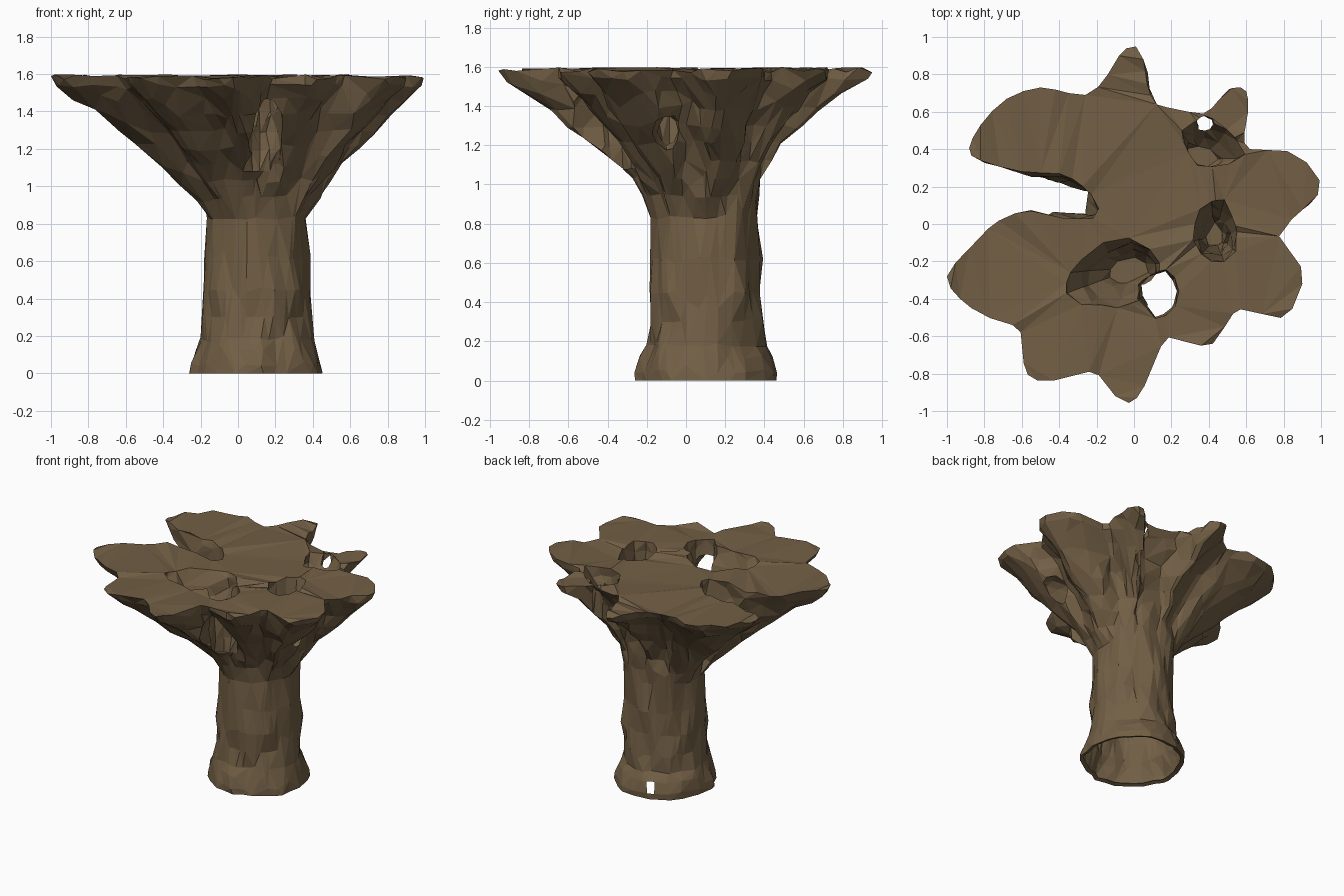
import bpy, bmesh, math, random
from mathutils import Vector, noise

if "Cube" in bpy.data.objects:
    bpy.data.objects.remove(bpy.data.objects["Cube"])

random.seed(4)
CX, CY = 0.1, 0.1          # trunk axis
TOP = 1.585

# lobed outline of the flat crown, counter-clockwise from the right tip
COARSE = [(1.0, .2), (.95, .3), (.82, .39), (.62, .4), (.59, .48), (.61, .6), (.6, .71),
          (.53, .73), (.45, .66), (.37, .59), (.22, .62), (.12, .64), (.07, .75), (.05, .88),
          (0, .955), (-.08, .9), (-.15, .78), (-.24, .7), (-.35, .7), (-.5, .73), (-.68, .67),
          (-.82, .53), (-.88, .4), (-.82, .34), (-.6, .28), (-.4, .27), (-.28, .21), (-.2, .11),
          (-.21, .04), (-.37, .03), (-.55, .07), (-.72, .02), (-.88, -.13), (-1, -.28),
          (-.93, -.4), (-.8, -.49), (-.65, -.54), (-.6, -.6), (-.59, -.75), (-.55, -.82),
          (-.45, -.84), (-.24, -.79), (-.16, -.84), (-.1, -.92), (-.02, -.955), (.05, -.88),
          (.12, -.72), (.18, -.61), (.36, -.65), (.44, -.62), (.53, -.48), (.6, -.46),
          (.77, -.5), (.84, -.46), (.9, -.32), (.88, -.2), (.78, -.07), (.85, .03), (.95, .12)]

# round the outline with one curved midpoint per edge
OUTLINE = []
for i, p in enumerate(COARSE):
    a, b, c, d = (Vector(COARSE[(i + k) % len(COARSE)]) for k in (-1, 0, 1, 2))
    OUTLINE += [tuple(b), tuple((b + c) * .5625 - (a + d) * .0625)]

# trunk angle belonging to each outline point, kept increasing
angles = []
for x, y in OUTLINE:
    a = math.atan2(y - CY, x - CX) % math.tau
    if angles and a < angles[-1] - math.pi:
        a += math.tau
    angles.append(max(a, angles[-1] + .01) if angles else a)

TRUNK = [(0, .355), (.045, .35), (.12, .325), (.18, .3), (.3, .29), (.45, .285),
         (.62, .275), (.83, .272)]
FLARE = [.94, 1.03, 1.12, 1.21, 1.3, 1.39, 1.47, 1.54]


def ring_points():
    """Yield each cross-section from the roots to the crown rim."""
    for z, r in TRUNK:
        yield [Vector((CX + r * math.cos(a), CY + r * math.sin(a), z)) for a in angles], .03
    for z in FLARE:
        t = (z - .84) / (1.56 - .84)
        ring = []
        for (x, y), a in zip(OUTLINE, angles):
            reach = math.hypot(x - CX, y - CY)
            e = 1.4 - .2 * math.cos(a) ** 2 + .9 * max(0, math.sin(a)) ** 2 \
                + 1.2 * max(0, .85 - reach)
            base = Vector((CX + .272 * math.cos(a), CY + .272 * math.sin(a), z))
            ring.append(base.lerp(Vector((x, y, z)), t ** e))
        yield ring, .042 if t < .9 else .03
    yield [Vector((x, y, TOP)) for x, y in OUTLINE], 0


def rough(p, amount):
    """Shift a point with coherent noise for chiselled bark."""
    n = noise.noise_vector(Vector((p.x * 8, p.y * 8, p.z * 6)))
    q = p + Vector((n.x, n.y, n.z * (.6 if p.z > .03 else 0))) * amount
    return Vector((max(-1, min(1, q.x)), max(-.955, min(.955, q.y)), q.z))


def make_object(name, bm):
    mesh = bpy.data.meshes.new(name)
    bm.to_mesh(mesh)
    bm.free()
    obj = bpy.data.objects.new(name, mesh)
    bpy.context.collection.objects.link(obj)
    return obj


def loft(name, rings):
    bm = bmesh.new()
    loops = [[bm.verts.new(p) for p in ring] for ring in rings]
    n = len(loops[0])
    for lo, hi in zip(loops, loops[1:]):
        for i in range(n):
            j = (i + 1) % n
            bm.faces.new((lo[i], lo[j], hi[j], hi[i]))
    bm.faces.new(loops[0][::-1])
    bm.faces.new(loops[-1])
    bmesh.ops.recalc_face_normals(bm, faces=bm.faces)
    # split the sloping side quads only; the flat caps stay whole
    bmesh.ops.triangulate(bm, faces=[f for f in bm.faces if len(f.verts) == 4])
    return make_object(name, bm)


def pit(name, top, radii, bottom, shrink, turn=0, n=11):
    """Ragged tapering cutter sunk from above the crown."""
    wobble = [random.uniform(.86, 1.1) for _ in range(n)]
    rings = []
    for k in range(6):
        f = k / 5
        c = Vector(bottom[:2]).lerp(Vector(top), f)
        z = bottom[2] + (1.62 - bottom[2]) * f
        ring = []
        for i in range(n):
            w = wobble[i] * random.uniform(.88, 1.12) * (shrink + (1 - shrink) * f)
            u = radii[0] * w * math.cos(math.tau * i / n)
            v = radii[1] * w * math.sin(math.tau * i / n)
            ring.append(Vector((c.x + u * math.cos(turn) - v * math.sin(turn),
                                c.y + u * math.sin(turn) + v * math.cos(turn), z)))
        rings.append(ring)
    return loft(name, rings)


def pocket(name, centre, radii):
    """Faceted egg cutter for the gaps between branches."""
    bm = bmesh.new()
    bmesh.ops.create_icosphere(bm, subdivisions=2, radius=1)
    for v in bm.verts:
        k = random.uniform(.9, 1.08)
        v.co = Vector([c + r * k * q for c, r, q in zip(centre, radii, v.co)])
    return make_object(name, bm)


# tree body
tree = loft("tree_trunk", [[rough(p, amt) for p in ring] if amt else ring
                           for ring, amt in ring_points()])

# hollows in the crown and gaps between the branches
cutters = [
    pit("front_hollow", (-.1, -.26), (.3, .2), (-.02, -.24, 1.27), .35, .2),
    pit("front_gap", (.13, -.36), (.1, .13), (.13, -.36, 1.08), .9),
    pocket("front_arch", (.15, -.45, 1.29), (.1, .22, .2)),
    pit("right_hollow", (.43, -.04), (.125, .18), (.43, -.06, 1.12), .35),
    pocket("right_arch", (.6, -.1, 1.27), (.17, .07, .1)),
    pit("back_hollow", (.41, .44), (.19, .13), (.36, .36, 1.38), .45, -.3),
    pit("back_gap", (.38, .54), (.045, .04), (.37, .53, 1.05), .9),
]
for c in cutters:
    m = tree.modifiers.new(c.name, 'BOOLEAN')
    m.object = c
    m.operation = 'DIFFERENCE'
    m.solver = 'EXACT'
    c.hide_render = True

bpy.context.view_layer.update()
deps = bpy.context.evaluated_depsgraph_get()
carved = bpy.data.meshes.new_from_object(tree.evaluated_get(deps))
tree.modifiers.clear()
tree.data = carved
for c in cutters:
    bpy.data.objects.remove(c)

# open underside with a turned-in lip, and the small hole among the roots
bm = bmesh.new()
bm.from_mesh(carved)
under = [f for f in bm.faces if f.normal.z < -.9 and f.calc_center_median().z < .025]
root_hole = Vector((0, .41, .085))
hole = [f for f in bm.faces if (f.calc_center_median() - root_hole).length < .04]
bmesh.ops.inset_region(bm, faces=under, thickness=.03, depth=-.01)
bmesh.ops.delete(bm, geom=under + hole, context='FACES')
bmesh.ops.triangulate(bm, faces=bm.faces)

# uneven crown: long shallow creases and a ragged rim
for v in bm.verts:
    if v.co.z > TOP - .002:
        v.co.z += random.uniform(-.014, .013)
for f in bm.faces:
    f.smooth = False
bm.to_mesh(carved)
bm.free()

# irregular low-poly facets
dec = tree.modifiers.new("facets", 'DECIMATE')
dec.ratio = .36

bark = bpy.data.materials.new("bark")
bark.diffuse_color = (.17, .115, .06, 1)
bark.use_nodes = True
bark.node_tree.nodes["Principled BSDF"].inputs["Base Color"].default_value = bark.diffuse_color
tree.data.materials.clear()
tree.data.materials.append(bark)
